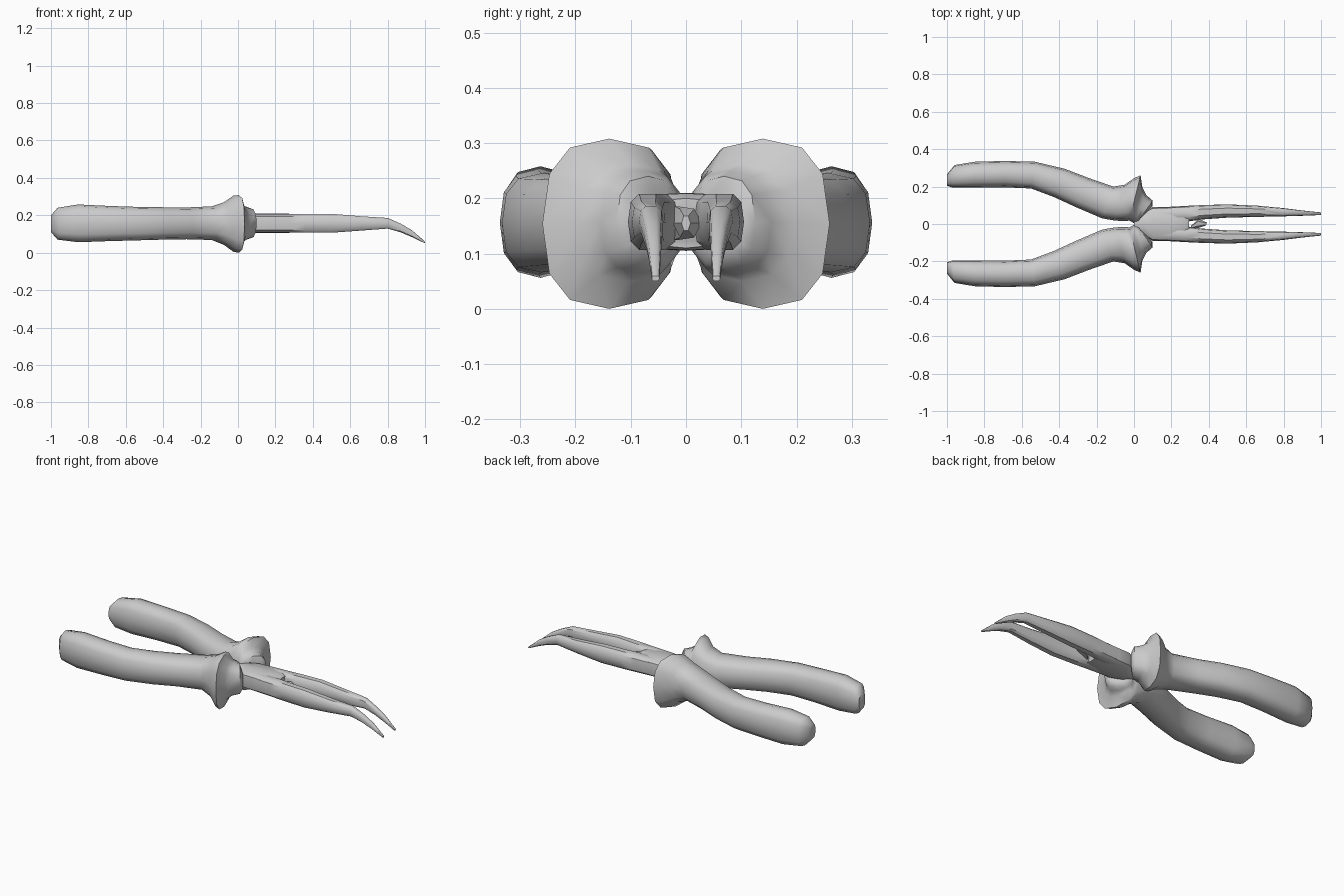
import bpy, bmesh, math
from mathutils import Vector


def loft(name, sections, sides=12, power=2.5, mirror=True, angle=40):
    """Skin rings given as (outer x, outer y, inner x, inner y, z low, z high)."""
    bm = bmesh.new()
    rings = []
    for ox, oy, ix, iy, lo, hi in sections:
        outer, inner = Vector((ox, oy, 0)), Vector((ix, iy, 0))
        centre, half = (outer + inner) / 2, (outer - inner) / 2
        ring = []
        for k in range(sides):
            a = 2 * math.pi * k / sides
            c, s = math.cos(a), math.sin(a)
            u = math.copysign(abs(c) ** (2 / power), c)
            v = math.copysign(abs(s) ** (2 / power), s)
            p = centre + half * u
            p.z = (lo + hi) / 2 + (hi - lo) / 2 * v
            ring.append(bm.verts.new(p))
        rings.append(ring)
    for a, b in zip(rings, rings[1:]):
        for k in range(sides):
            j = (k + 1) % sides
            bm.faces.new((a[k], a[j], b[j], b[k]))
    bm.faces.new(rings[0])
    bm.faces.new(rings[-1])
    bmesh.ops.recalc_face_normals(bm, faces=bm.faces)
    mesh = bpy.data.meshes.new(name)
    bm.to_mesh(mesh)
    bm.free()
    obj = bpy.data.objects.new(name, mesh)
    bpy.context.collection.objects.link(obj)
    if mirror:
        mod = obj.modifiers.new("mirror", 'MIRROR')
        mod.use_axis = (False, True, False)
        mod.use_mirror_merge = False
    bpy.ops.object.select_all(action='DESELECT')
    obj.select_set(True)
    bpy.context.view_layer.objects.active = obj
    bpy.ops.object.shade_smooth_by_angle(angle=math.radians(angle))
    return obj


# Curved handle grips with the finger-guard flange and collar
loft("handle_grips", [
    (-1.00, 0.265, -1.00, 0.205, 0.11, 0.20),
    (-0.96, 0.315, -0.97, 0.195, 0.07, 0.24),
    (-0.85, 0.333, -0.86, 0.194, 0.056, 0.258),
    (-0.69, 0.337, -0.69, 0.196, 0.062, 0.25),
    (-0.53, 0.333, -0.55, 0.190, 0.066, 0.245),
    (-0.37, 0.295, -0.43, 0.145, 0.07, 0.243),
    (-0.24, 0.245, -0.31, 0.090, 0.072, 0.242),
    (-0.11, 0.200, -0.17, 0.030, 0.068, 0.248),
    (-0.05, 0.210, -0.10, 0.018, 0.042, 0.27),
    (0.00, 0.245, -0.05, 0.016, 0.005, 0.305),
    (0.035, 0.260, -0.025, 0.018, 0.000, 0.308),
    (0.045, 0.195, -0.01, 0.010, 0.05, 0.262),
    (0.065, 0.155, 0.00, 0.004, 0.065, 0.25),
    (0.10, 0.125, 0.02, 0.012, 0.075, 0.24),
    (0.10, 0.095, 0.04, 0.035, 0.10, 0.21),
], power=2.6, angle=50)

# Solid joint between the handles and the jaws
loft("pivot_body", [
    (0.00, 0.015, 0.00, -0.015, 0.11, 0.205),
    (0.05, 0.060, 0.05, -0.060, 0.105, 0.21),
    (0.10, 0.090, 0.10, -0.090, 0.105, 0.21),
    (0.20, 0.092, 0.20, -0.092, 0.105, 0.21),
    (0.27, 0.088, 0.27, -0.088, 0.106, 0.209),
    (0.295, 0.045, 0.295, -0.045, 0.11, 0.20),
], power=4, mirror=False)

# Long tapering jaws with bent tips
loft("needle_jaws", [
    (0.12, 0.088, 0.12, 0.010, 0.107, 0.208),
    (0.28, 0.097, 0.28, 0.012, 0.105, 0.21),
    (0.36, 0.101, 0.36, 0.024, 0.105, 0.21),
    (0.50, 0.105, 0.50, 0.034, 0.105, 0.21),
    (0.66, 0.098, 0.66, 0.038, 0.117, 0.196),
    (0.80, 0.085, 0.80, 0.041, 0.128, 0.187),
    (0.87, 0.076, 0.87, 0.043, 0.108, 0.156),
    (0.93, 0.069, 0.93, 0.045, 0.083, 0.121),
    (1.00, 0.062, 1.00, 0.048, 0.050, 0.060),
], sides=10, power=2.8)

# Small cutter tooth in the gap behind the jaws
loft("cutter_tooth", [
    (0.305, -0.010, 0.305, -0.024, 0.12, 0.19),
    (0.345, 0.028, 0.335, -0.024, 0.125, 0.185),
    (0.390, 0.008, 0.385, -0.008, 0.14, 0.17),
], sides=6, power=2, mirror=False, angle=20)
